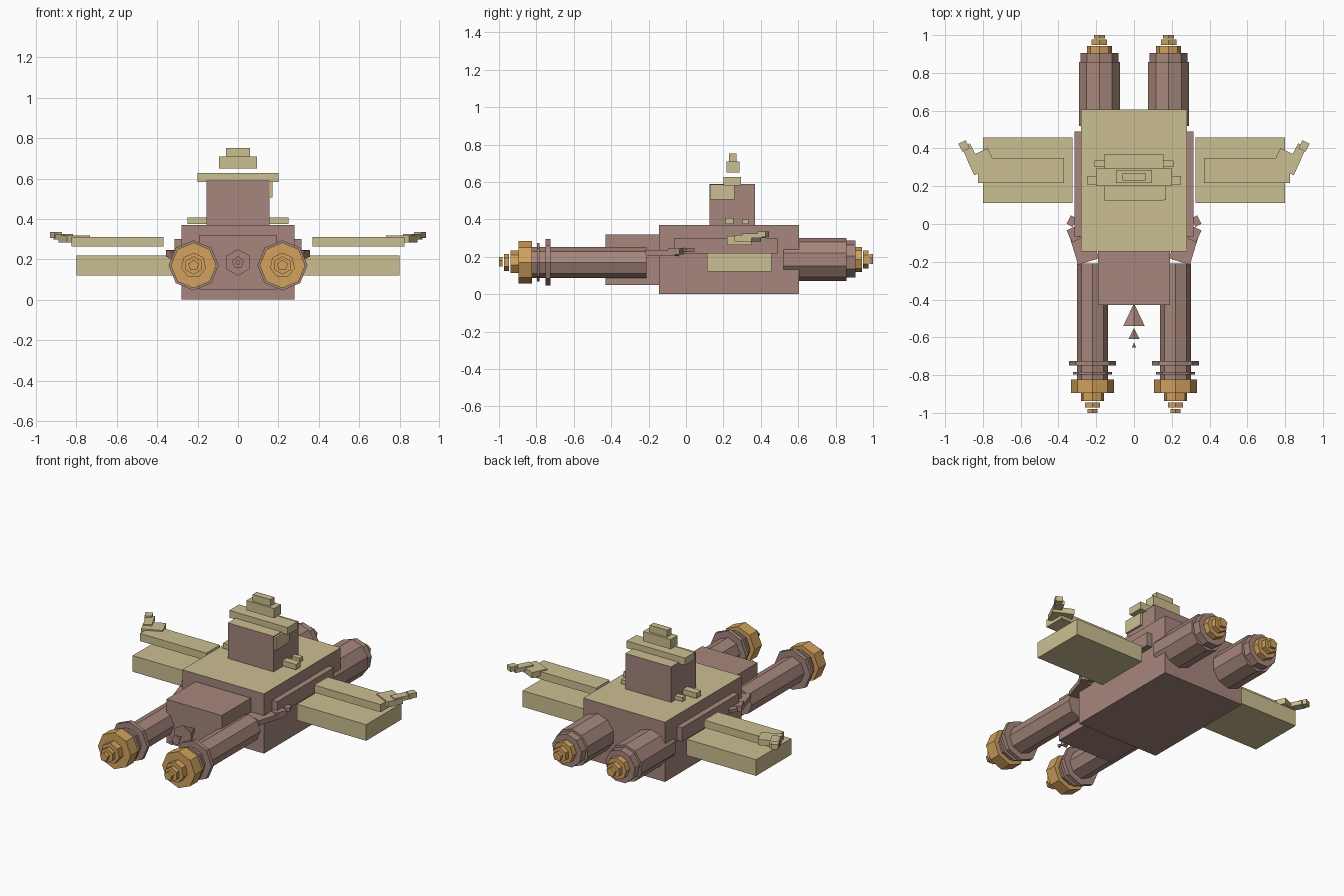
import bpy
import bmesh
from math import radians, pi
from mathutils import Matrix, Vector

cube = bpy.data.objects.get("Cube")
if cube:
    bpy.data.objects.remove(cube, do_unlink=True)


def material(name, rgb):
    mat = bpy.data.materials.new(name)
    mat.use_nodes = True
    colour = (*rgb, 1)
    mat.diffuse_color = colour
    mat.node_tree.nodes["Principled BSDF"].inputs["Base Color"].default_value = colour
    return mat


brown = material("dusty brown", (0.38, 0.24, 0.20))
cream = material("khaki cream", (0.60, 0.52, 0.285))
gold = material("warm gold", (0.64, 0.36, 0.11))


def finish(bm, name, mats):
    bmesh.ops.recalc_face_normals(bm, faces=bm.faces)
    mesh = bpy.data.meshes.new(name)
    bm.to_mesh(mesh)
    bm.free()
    for mat in mats:
        mesh.materials.append(mat)
    obj = bpy.data.objects.new(name, mesh)
    bpy.context.collection.objects.link(obj)
    return obj


def box(name, x, y, z, mat, top=None):
    """Box between limits; an optional second colour goes on its top face."""
    low, high = Vector((x[0], y[0], z[0])), Vector((x[1], y[1], z[1]))
    bm = bmesh.new()
    bmesh.ops.create_cube(bm, size=1)
    bmesh.ops.scale(bm, vec=high - low, verts=bm.verts)
    bmesh.ops.translate(bm, vec=(low + high) / 2, verts=bm.verts)
    bm.normal_update()
    for face in bm.faces:
        face.material_index = 1 if top and face.normal.z > 0.9 else 0
    return finish(bm, name, [mat, top] if top else [mat])


def turned_box(name, centre, size, angle, side, mat):
    """Box turned about z, mirrored by side."""
    obj = box(name, *[(-s / 2, s / 2) for s in size], mat)
    obj.data.transform(Matrix.Rotation(radians(angle * side), 4, "Z"))
    obj.location = (centre[0] * side, centre[1], centre[2])
    return obj


def prism(name, x, z, y0, y1, r0, r1, sides, mat):
    """Cylinder or cone along y with a corner at the top."""
    bm = bmesh.new()
    bmesh.ops.create_cone(bm, cap_ends=True, segments=sides, radius1=r0,
                          radius2=r1, depth=y1 - y0)
    first = max(bm.verts, key=lambda v: v.co.xy.length).co
    turn = pi / 2 - Vector((1, 0)).angle_signed(first.xy) * -1
    spin = Matrix.Rotation(turn, 4, "Z")
    bmesh.ops.transform(bm, matrix=Matrix.Rotation(-pi / 2, 4, "X")
                        @ Matrix.Rotation(pi, 4, "Z") @ spin, verts=bm.verts)
    bmesh.ops.translate(bm, vec=(x, (y0 + y1) / 2, z), verts=bm.verts)
    return finish(bm, name, [mat])


# Hull, nose and tower
box("hull", (-0.28, 0.28), (-0.145, 0.605), (0, 0.37), brown, cream)
box("nose_block", (-0.19, 0.19), (-0.43, -0.14), (0.05, 0.32), brown)
box("tower", (-0.157, 0.157), (0.125, 0.37), (0.37, 0.59), brown, cream)
box("tower_foot_front", (-0.25, 0.25), (0.21, 0.255), (0.375, 0.408), cream)
box("tower_foot_back", (-0.21, 0.21), (0.303, 0.335), (0.375, 0.4), cream)
box("tower_side_panel", (0.15, 0.17), (0.128, 0.26), (0.505, 0.585), cream)
box("tower_cap", (-0.2, 0.2), (0.2, 0.295), (0.582, 0.627), cream)
box("crown_lower", (-0.095, 0.095), (0.217, 0.285), (0.65, 0.71), cream)
box("crown_upper", (-0.06, 0.06), (0.23, 0.27), (0.71, 0.752), cream)

# Nose spikes, each widening toward the front
for i, (y0, y1, r, n) in enumerate([(-0.54, -0.42, 0.066, 6),
                                    (-0.61, -0.55, 0.031, 5),
                                    (-0.655, -0.628, 0.013, 5)]):
    prism(f"nose_spike_{i + 1}", 0, 0.185, y0, y1, r, 0, n, brown)

# Profiles of stacked discs: name, start, end, radius, sides, colour
front_gun = [
    ("barrel", -0.83, -0.21, 0.083, 8, brown),
    ("wide_ring", -0.75, -0.725, 0.124, 8, brown),
    ("narrow_ring", -0.797, -0.783, 0.103, 8, brown),
    ("muzzle", -0.896, -0.823, 0.113, 8, gold),
    ("tip_large", -0.937, -0.896, 0.063, 7, gold),
    ("tip_medium", -0.972, -0.945, 0.045, 6, gold),
    ("tip_small", -1.0, -0.98, 0.028, 5, gold),
]
rear_engine = [
    ("housing", 0.52, 0.857, 0.115, 10, brown),
    ("collar", 0.857, 0.905, 0.102, 9, brown),
    ("nozzle_large", 0.905, 0.942, 0.067, 8, gold),
    ("nozzle_medium", 0.947, 0.977, 0.047, 6, gold),
    ("nozzle_small", 0.982, 1.0, 0.03, 5, gold),
]

for side, label in ((1, "left"), (-1, "right")):
    for name, y0, y1, r, n, mat in front_gun:
        prism(f"gun_{name}_{label}", 0.22 * side, 0.17, y0, y1, r, r, n, mat)
    for name, y0, y1, r, n, mat in rear_engine:
        prism(f"engine_{name}_{label}", 0.183 * side, 0.185, y0, y1, r, r, n, mat)

    def pair(a, b):
        return tuple(sorted((a * side, b * side)))

    # Side rail, wing and wing arm
    box(f"side_rail_{label}", pair(0.27, 0.315), (-0.065, 0.49), (0.215, 0.3), brown)
    box(f"wing_{label}", pair(0.325, 0.8), (0.112, 0.457), (0.12, 0.22), cream)
    box(f"wing_arm_{label}", pair(0.37, 0.825), (0.218, 0.35), (0.263, 0.31), cream)

    # Stepped hand at the wing tip
    turned_box(f"hand_{label}", (0.81, 0.33, 0.3), (0.125, 0.1, 0.035), -25, side, cream)
    turned_box(f"finger_{label}", (0.865, 0.365, 0.312), (0.05, 0.115, 0.026), -27, side, cream)
    turned_box(f"fingertip_{label}", (0.9, 0.413, 0.32), (0.042, 0.048, 0.03), -27, side, cream)

    # Small folded arm beside the hull
    turned_box(f"side_arm_{label}", (0.265, -0.12, 0.22), (0.115, 0.165, 0.03), -17, side, brown)
    turned_box(f"side_wrist_{label}", (0.32, -0.055, 0.228), (0.05, 0.07, 0.034), -25, side, brown)
    turned_box(f"side_finger_{label}", (0.33, 0.015, 0.236), (0.035, 0.05, 0.02), 27, side, brown)
